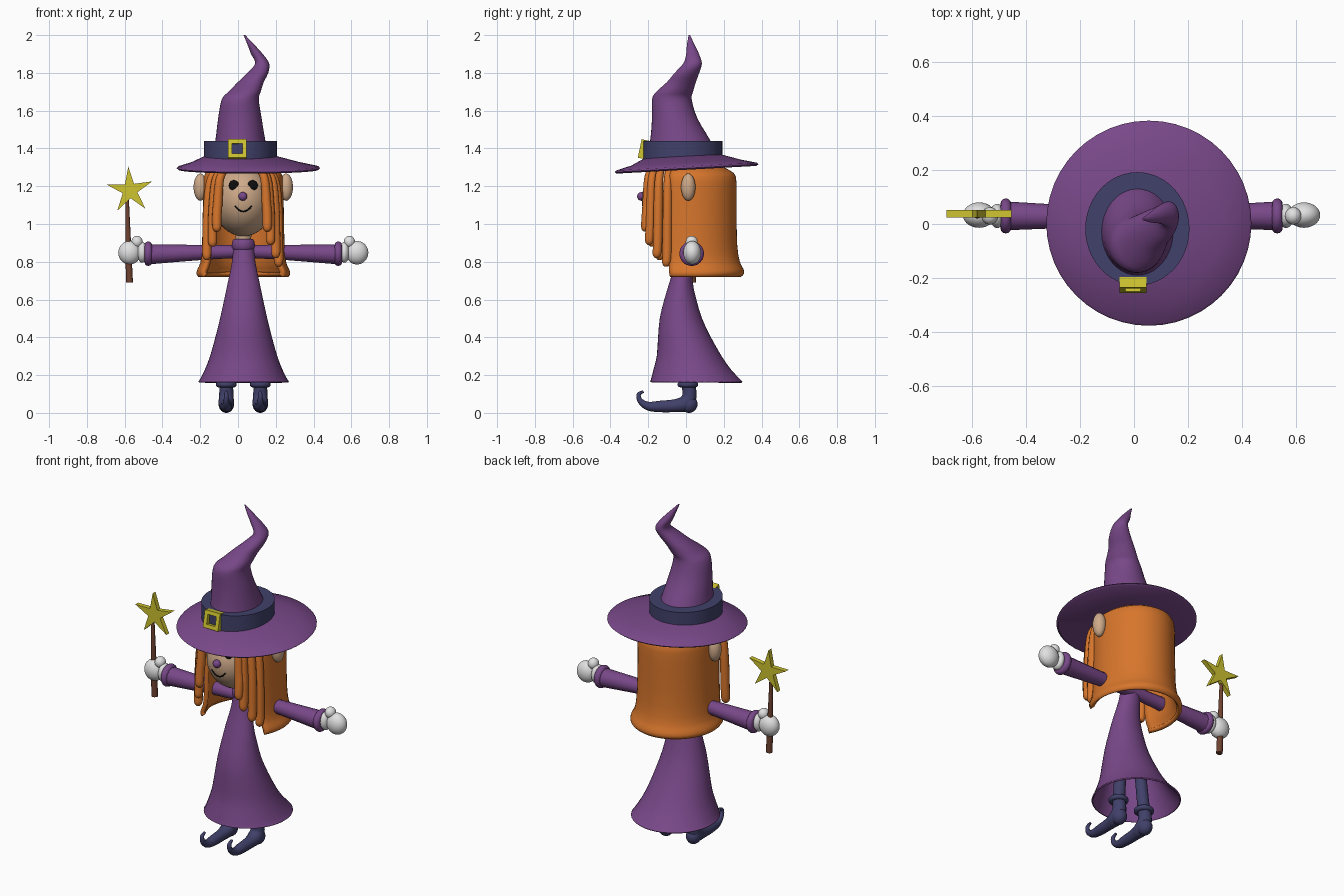
import bpy, bmesh, math
from mathutils import Vector, Matrix

if "Cube" in bpy.data.objects:
    bpy.data.objects.remove(bpy.data.objects["Cube"])

CX = 0.028  # symmetry line of the body


def material(name, r, g, b):
    m = bpy.data.materials.new(name)
    m.diffuse_color = (r, g, b, 1)
    m.use_nodes = True
    m.node_tree.nodes["Principled BSDF"].inputs["Base Color"].default_value = m.diffuse_color
    return m


PURPLE = material("purple cloth", .19, .065, .25)
ORANGE = material("orange hair", .68, .18, .025)
NAVY = material("navy leather", .052, .052, .145)
YELLOW = material("yellow gold", .62, .55, .03)
SKIN = material("skin", .62, .40, .25)
WHITE = material("white glove", .75, .75, .75)
BLACK = material("black", .004, .004, .004)
BROWN = material("brown wood", .16, .055, .03)


def finish(ob, mat, angle=40):
    ob.data.materials.clear()
    ob.data.materials.append(mat)
    bpy.ops.object.select_all(action='DESELECT')
    ob.select_set(True)
    bpy.context.view_layer.objects.active = ob
    if ob.type == 'CURVE':
        bpy.ops.object.convert(target='MESH')
        ob = bpy.context.view_layer.objects.active
    bpy.ops.object.shade_smooth_by_angle(angle=math.radians(angle))
    return ob


def from_bmesh(name, bm, mat, angle=40):
    bmesh.ops.recalc_face_normals(bm, faces=bm.faces)
    me = bpy.data.meshes.new(name)
    bm.to_mesh(me)
    bm.free()
    ob = bpy.data.objects.new(name, me)
    bpy.context.collection.objects.link(ob)
    return finish(ob, mat, angle)


def smooth_rows(rows, n):
    """Catmull-Rom interpolation of tuples."""
    out = []
    for i in range(len(rows) - 1):
        p = [rows[max(i - 1, 0)], rows[i], rows[i + 1], rows[min(i + 2, len(rows) - 1)]]
        for k in range(n):
            t = k / n
            out.append(tuple(.5 * (2 * b + (c - a) * t + (2 * a - 5 * b + 4 * c - d) * t * t
                                   + (3 * b - a - 3 * c + d) * t ** 3) for a, b, c, d in zip(*p)))
    return out + [rows[-1]]


def loft(name, rows, mat, n=40, steps=1, arc=None, caps=(True, True), tilt=0, thick=0):
    """Elliptic rings, each row = z, x centre, x radius, y centre, y radius."""
    bm = bmesh.new()
    a0, a1 = arc or (0, 360)
    count = n + 1 if arc else n
    rings = []
    for z, x, rx, y, ry in smooth_rows(rows, steps):
        ring = []
        for i in range(count):
            a = math.radians(a0 + (a1 - a0) * i / n)
            py = y + ry * math.sin(a)
            ring.append(bm.verts.new((x + rx * math.cos(a), py, z + tilt * py)))
        rings.append(ring)
    for lo, hi in zip(rings, rings[1:]):
        for i in range(n):
            j = (i + 1) % count
            bm.faces.new((lo[i], lo[j], hi[j], hi[i]))
    for use, ring in zip(caps, (rings[0], rings[-1])):
        if use:
            bm.faces.new(ring)
    ob = from_bmesh(name, bm, mat)
    if thick:
        mod = ob.modifiers.new("thickness", 'SOLIDIFY')
        mod.thickness = thick
    return ob


def tube(name, pts, mat, steps=5):
    """Round tube through points, each = x, y, z, radius."""
    cu = bpy.data.curves.new(name, 'CURVE')
    cu.dimensions = '3D'
    cu.bevel_depth = 1
    cu.bevel_resolution = 4
    cu.use_fill_caps = True
    rows = smooth_rows(pts, steps)
    sp = cu.splines.new('POLY')
    sp.points.add(len(rows) - 1)
    for p, (x, y, z, r) in zip(sp.points, rows):
        p.co = (x, y, z, 1)
        p.radius = r
    ob = bpy.data.objects.new(name, cu)
    bpy.context.collection.objects.link(ob)
    return finish(ob, mat)


def ball(name, loc, size, mat):
    bm = bmesh.new()
    bmesh.ops.create_uvsphere(bm, u_segments=28, v_segments=18, radius=1)
    bmesh.ops.transform(bm, verts=bm.verts, matrix=Matrix.Translation(loc) @ Matrix.Diagonal((*size, 1)))
    return from_bmesh(name, bm, mat, 60)


def ring(name, loc, major, minor, mat, rot=(0, 0, 0)):
    bpy.ops.mesh.primitive_torus_add(location=loc, rotation=rot, major_radius=major, minor_radius=minor,
                                     major_segments=32, minor_segments=12)
    ob = bpy.context.object
    ob.name = name
    return finish(ob, mat, 60)


def plate(name, outer, depth, mat, matrix, inner=None):
    """Extruded outline in the local xz plane, with an optional hole."""
    bm = bmesh.new()
    o = [bm.verts.new((x, 0, z)) for x, z in outer]
    if inner:
        q = [bm.verts.new((x, 0, z)) for x, z in inner]
        m = len(o)
        faces = [bm.faces.new((o[i], o[(i + 1) % m], q[(i + 1) % m], q[i])) for i in range(m)]
    else:
        faces = [bm.faces.new(o)]
    ext = bmesh.ops.extrude_face_region(bm, geom=faces, use_keep_orig=True)
    bmesh.ops.translate(bm, vec=(0, depth, 0), verts=[v for v in ext['geom'] if isinstance(v, bmesh.types.BMVert)])
    bmesh.ops.transform(bm, verts=bm.verts, matrix=matrix)
    return from_bmesh(name, bm, mat, 20)


# Hat: brim, crooked cone, band, buckle
loft("hat_brim", [(1.29, .045, .15, 0, .15), (1.287, .055, .37, .003, .37), (1.295, .055, .38, .003, .38),
                  (1.304, .055, .372, .003, .372), (1.325, .04, .29, 0, .29), (1.36, .013, .19, -.02, .2)],
     PURPLE, n=48, tilt=.055)
loft("hat_cone", [(1.35, .012, .15, -.02, .19), (1.44, .0125, .1325, -.03, .16), (1.56, .01, .115, -.06, .12),
                  (1.66, .012, .098, -.075, .105), (1.70, .035, .085, -.06, .097), (1.75, .067, .069, -.025, .077),
                  (1.80, .105, .055, .005, .065), (1.85, .128, .037, .035, .049), (1.90, .10, .031, .035, .034),
                  (1.95, .068, .018, .025, .02), (2.0, .034, .004, .018, .004)], PURPLE, steps=3)
loft("hat_band", [(1.33, .0125, .193, -.018, .21), (1.44, .0125, .193, -.018, .21)], NAVY, n=48)
square = [(-1, -1), (1, -1), (1, 1), (-1, 1)]
plate("hat_buckle", [(x * .05, z * .05) for x, z in square], .04, YELLOW,
      Matrix.Translation((-.004, -.245, 1.40)) @ Matrix.Rotation(math.radians(-12), 4, 'X'),
      [(x * .028, z * .028) for x, z in square])

# Head and face
HC, HR = Vector((CX, -.015, 1.13)), Vector((.165, .22, .195))


def face_y(x, z):
    return HC.y - HR.y * math.sqrt(1 - ((x - HC.x) / HR.x) ** 2 - ((z - HC.z) / HR.z) ** 2)


ball("head", HC, HR, SKIN)
loft("neck", [(.88, CX, .04, .01, .04), (1.0, CX, .045, .01, .045)], SKIN, n=24)
ball("nose", (.026, -.236, 1.146), (.023, .023, .023), PURPLE)
mouth = []
for i in range(9):
    t = i / 4 - 1
    x, z = CX + .045 * t, 1.066 + .03 * t * t
    mouth.append((x, face_y(x, z), z, .004))
tube("mouth", mouth, BLACK, 2)
for s, side in ((-1, "left"), (1, "right")):
    x = CX + .05 * s
    ball("eye_" + side, (x, face_y(x, 1.205), 1.205), (.027, .012, .027), BLACK)
    ball("ear_" + side, (CX + .227 * s, .012, 1.195), (.036, .038, .072), SKIN)

# Hair: open-fronted shell and loose front strands
loft("hair_back", [(.72, CX, .238, .04, .25), (.735, CX, .248, .043, .263), (.76, CX, .243, .042, .263),
                   (.80, CX, .226, .035, .25), (.9, CX, .218, .03, .24), (1.1, CX, .214, .03, .238),
                   (1.22, CX, .212, .03, .237), (1.27, CX, .2, .028, .225), (1.305, CX, .15, .02, .17)],
     ORANGE, steps=2, arc=(-30, 210), caps=(False, False), thick=.025)
strands = [(-.112, -.2, .96), (-.135, -.175, .88), (-.165, -.135, .81),
           (.155, -.21, .96), (.172, -.19, .89), (.2, -.15, .82), (.215, -.1, .775)]
for i, (x, y, z) in enumerate(strands):
    d = x - CX
    tube("hair_strand_%d" % (i + 1),
         [(CX + d * .6, y * .85, 1.305, .018), (CX + d * .88, y * .95, 1.24, .022), (CX + d * .97, y * .98, 1.1, .025),
          (x, y, z + .08, .025), (x, y - .004, z + .02, .023), (x, y - .004, z, .010)], ORANGE)

# Dress and collar
loft("dress", [(.165, .03, .24, .055, .245), (.18, .03, .23, .05, .235), (.23, .03, .205, .033, .205),
               (.3, .03, .178, .017, .172), (.4, .03, .15, -.008, .14), (.5, .03, .125, -.027, .112),
               (.6, .03, .103, -.03, .085), (.7, .03, .082, -.025, .06), (.8, .03, .062, -.005, .052),
               (.9, .03, .052, .008, .048)], PURPLE, steps=2, caps=(False, True), thick=.008)
loft("collar", [(.86, CX, .05, .008, .05), (.875, CX, .06, .008, .06), (.905, CX, .06, .008, .06),
                (.92, CX, .05, .008, .05)], PURPLE, steps=2)

# Arms, gloves, legs and curled shoes on both sides
for s, side in ((-1, "left"), (1, "right")):
    def at(d):
        return CX + d * s
    tube("sleeve_" + side, [(at(0), .025, .855, .034), (at(.2), .027, .85, .039), (at(.495), .03, .84, .053)], PURPLE)
    ring("cuff_" + side, (at(.503), .03, .843), .045, .02, PURPLE, (0, math.pi / 2, 0))
    ball("wrist_" + side, (at(.535), .03, .85), (.028, .045, .055), WHITE)
    ball("hand_" + side, (at(.602), .033, .848), (.06, .047, .062), WHITE)
    ball("thumb_" + side, (at(.562), .03, .905), (.03, .032, .032), WHITE)
    x = at(.09)
    loft("leg_" + side, [(.13, x, .034, .012, .034), (.55, x * .6 + .012, .03, 0, .03)], NAVY, n=20)
    ring("ankle_cuff_" + side, (x, .01, .15), .04, .015, NAVY)
    tube("shoe_" + side, [(x, .012, .16, .036), (x, .018, .09, .038), (x, -.005, .05, .042), (x, -.06, .038, .034),
                          (x, -.14, .034, .030), (x, -.2, .036, .023), (x, -.242, .063, .015),
                          (x, -.25, .098, .011), (x, -.225, .113, .007)], NAVY)
    ball("heel_" + side, (x, .016, .046), (.041, .045, .046), NAVY)

# Star wand
tube("wand_stick", [(-.574, .035, .69, .018), (-.58, .035, .85, .016), (-.588, .035, 1.16, .009)], BROWN)
star = []
for i in range(10):
    a = math.radians(94 + 36 * i)
    r = .127 if i % 2 == 0 else .041
    star.append((r * math.cos(a), r * math.sin(a)))
plate("wand_star", star, .027, YELLOW, Matrix.Translation((-.572, .024, 1.178)))
